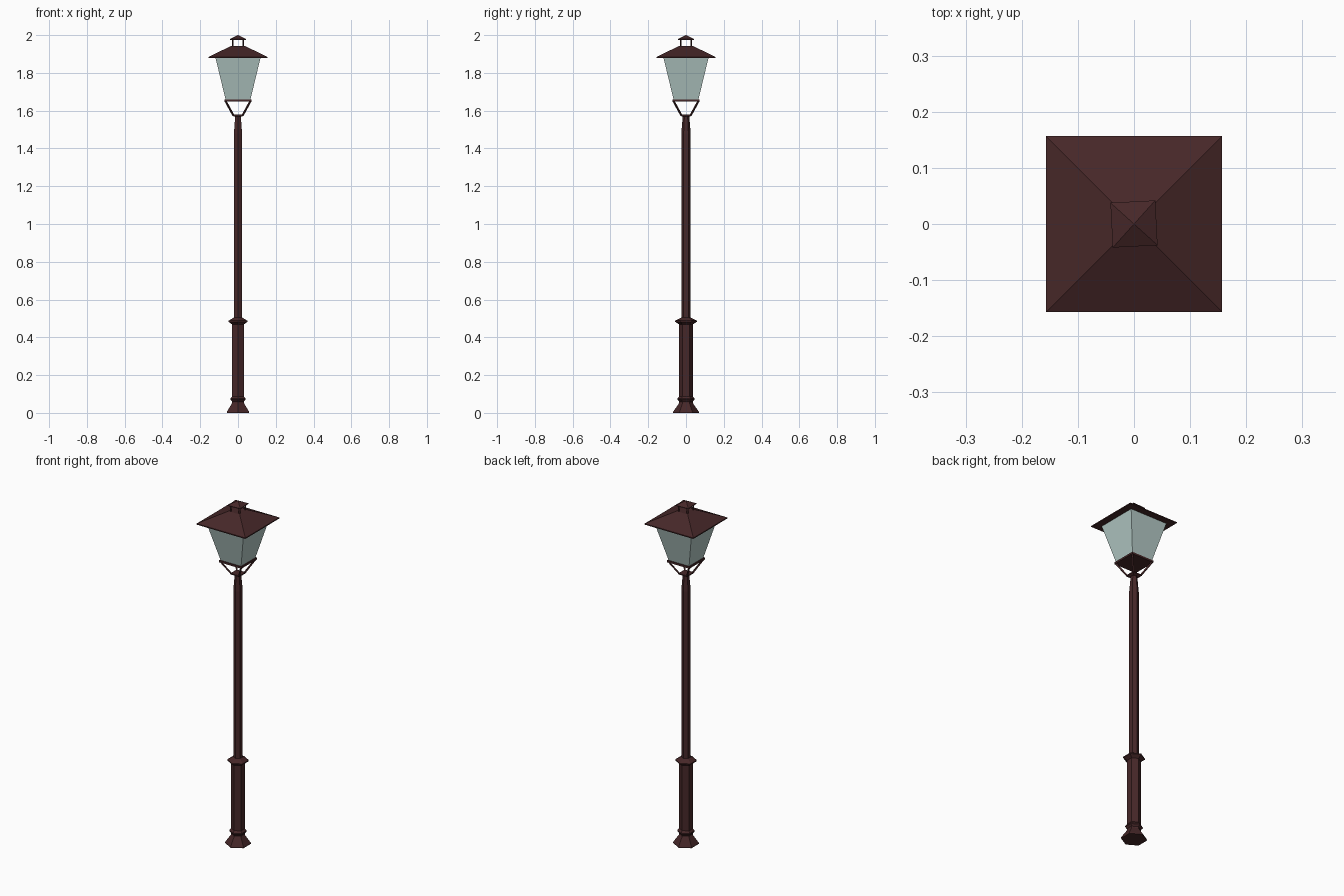
import bpy, bmesh, math
from mathutils import Vector

if "Cube" in bpy.data.objects:
    bpy.data.objects.remove(bpy.data.objects["Cube"])

def material(name, rgba):
    m = bpy.data.materials.new(name)
    m.diffuse_color = rgba
    m.use_nodes = True
    m.node_tree.nodes["Principled BSDF"].inputs["Base Color"].default_value = m.diffuse_color
    return m

IRON = material("dark red brown iron", (0.062, 0.0205, 0.0215, 1))
GLASS = material("pale green glass", (0.456, 0.591, 0.565, 0.85))

def loft(name, sides, profile, turn, mat=IRON, caps=True):
    """Stack of regular polygons (radius, z) joined into a flat-faced solid."""
    bm = bmesh.new()
    rings = []
    for r, z in profile:
        rings.append([bm.verts.new((r * math.cos(turn + i * math.tau / sides),
                                    r * math.sin(turn + i * math.tau / sides), z))
                      for i in range(sides)])
    for a, b in zip(rings, rings[1:]):
        for i in range(sides):
            j = (i + 1) % sides
            bm.faces.new((a[i], a[j], b[j], b[i]))
    if caps:
        bm.faces.new(rings[0][::-1])
        bm.faces.new(rings[-1])
    mesh = bpy.data.meshes.new(name)
    bm.to_mesh(mesh)
    bm.free()
    ob = bpy.data.objects.new(name, mesh)
    mesh.materials.append(mat)
    bpy.context.collection.objects.link(ob)
    return ob

def square(name, profile, turn=0.0, **kw):
    """Square loft where the profile gives half widths."""
    return loft(name, 4, [(h * math.sqrt(2), z) for h, z in profile],
                math.pi / 4 + turn, **kw)

def bar(name, p, q, width):
    """Thin square rod from p to q."""
    p, q = Vector(p), Vector(q)
    half = (q - p).length / 2
    ob = square(name, [(width / 2, -half), (width / 2, half)])
    ob.location = (p + q) / 2
    ob.rotation_euler = (q - p).to_track_quat('Z', 'Y').to_euler()
    return ob

# Hexagonal post: flared foot, small collar, thick shaft, big collar, slim pole
loft("post", 6, [(0.068, 0), (0.068, 0.006), (0.036, 0.052), (0.036, 0.06),
                 (0.046, 0.070), (0.046, 0.076), (0.036, 0.088),
                 (0.036, 0.468), (0.057, 0.482), (0.057, 0.488), (0.025, 0.505),
                 (0.025, 1.48), (0.017, 1.572)], math.pi / 2)

# Lantern support: top plate, four corner brackets, lantern floor
square("post_top_plate", [(0.02, 1.568), (0.029, 1.573), (0.029, 1.579)])
for sx in (-1, 1):
    for sy in (-1, 1):
        bar("bracket", (sx * 0.025, sy * 0.025, 1.576),
            (sx * 0.067, sy * 0.067, 1.653), 0.008)
square("lantern_floor", [(0.072, 1.649), (0.072, 1.660)])

# Tapered glass panes
square("glass_panes", [(0.066, 1.660), (0.119, 1.879)], mat=GLASS, caps=False)

# Roof with a thin eave
square("roof", [(0.157, 1.878), (0.157, 1.884), (0.036, 1.943)])

# Open vent with four legs and a slightly turned pyramid cap
TURN = math.radians(3)
for i in range(4):
    a = math.pi / 4 + TURN + i * math.pi / 2
    x, y = 0.039 * math.cos(a), 0.039 * math.sin(a)
    bar("vent_leg", (x, y, 1.938), (x, y, 1.978), 0.007)
square("vent_cap", [(0.040, 1.975), (0.040, 1.979), (0.0006, 2.0)], TURN)
